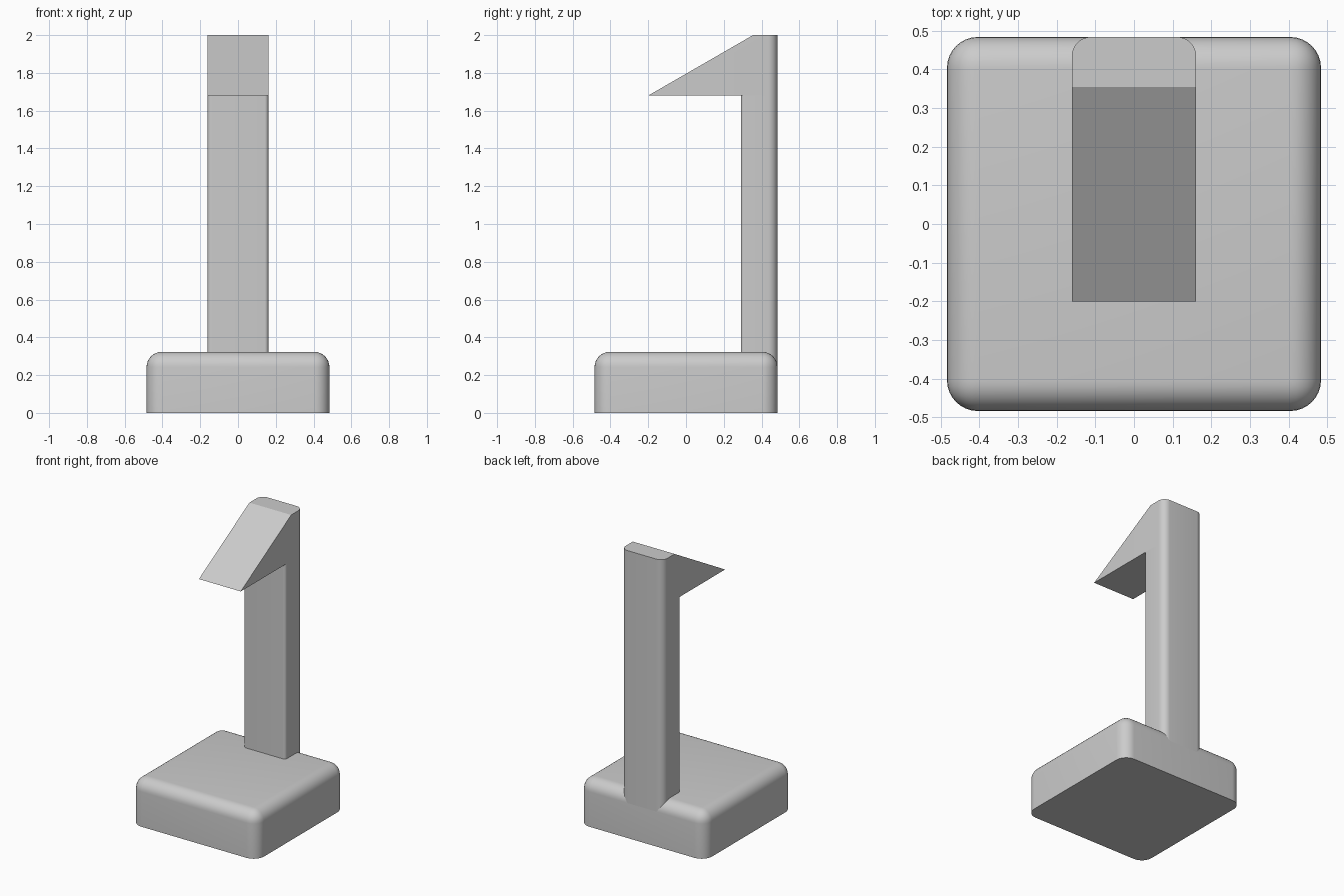
import bpy
import bmesh
import math

cube = bpy.data.objects.get("Cube")
if cube:
    bpy.data.objects.remove(cube, do_unlink=True)

HALF, BASE_TOP, FILLET = 0.484, 0.323, 0.08
POST_HALF, POST_FRONT, HEAD_BOTTOM = 0.161, 0.29, 1.68

grey = bpy.data.materials.new("grey")
grey.use_nodes = True
grey.diffuse_color = (0.6, 0.6, 0.6, 1)
grey.node_tree.nodes["Principled BSDF"].inputs["Base Color"].default_value = (0.6, 0.6, 0.6, 1)


def extrude_side_profile(points, half_width):
    """Solid from a (y, z) outline extruded across x."""
    bm = bmesh.new()
    face = bm.faces.new([bm.verts.new((-half_width, y, z)) for y, z in points])
    side = bmesh.ops.extrude_face_region(bm, geom=[face])["geom"]
    for v in side:
        if isinstance(v, bmesh.types.BMVert):
            v.co.x = half_width
    bmesh.ops.recalc_face_normals(bm, faces=bm.faces)
    return bm


def block(half_width, y0, y1, z0, z1):
    return extrude_side_profile([(y0, z0), (y1, z0), (y1, z1), (y0, z1)], half_width)


def round_edges(bm, radius, rule):
    edges = [e for e in bm.edges if rule(*(v.co for v in e.verts))]
    bmesh.ops.bevel(bm, geom=edges, offset=radius, offset_type='OFFSET',
                    segments=8, profile=0.5, affect='EDGES')


def upright(a, b):
    return abs(a.x - b.x) < 1e-4 and abs(a.y - b.y) < 1e-4


def finish(bm, name):
    bmesh.ops.recalc_face_normals(bm, faces=bm.faces)
    mesh = bpy.data.meshes.new(name)
    bm.to_mesh(mesh)
    bm.free()
    mesh.materials.append(grey)
    obj = bpy.data.objects.new(name, mesh)
    bpy.context.collection.objects.link(obj)
    bpy.ops.object.select_all(action='DESELECT')
    obj.select_set(True)
    bpy.context.view_layer.objects.active = obj
    bpy.ops.object.shade_smooth_by_angle(angle=math.radians(25))


# Base: rounded on the uprights and the top rim, sharp underneath
bm = block(HALF, -HALF, HALF, 0, BASE_TOP)
round_edges(bm, FILLET, lambda a, b: upright(a, b) or min(a.z, b.z) > 0.1)
finish(bm, "base")

# Post: starts where the base rim begins to curve, ends hidden under the head
bm = block(POST_HALF, POST_FRONT, HALF, BASE_TOP - FILLET, HEAD_BOTTOM)
round_edges(bm, 0.05, lambda a, b: upright(a, b) and a.y > 0.4)
round_edges(bm, 0.02, lambda a, b: upright(a, b) and a.y < POST_FRONT + 0.001)
caps = [f for f in bm.faces if abs(f.normal.z) > 0.9]
bmesh.ops.delete(bm, geom=caps, context='FACES')
finish(bm, "post")

# Head: sloping wedge with rounded back corners continuing the post
bm = extrude_side_profile([(-0.2, HEAD_BOTTOM), (HALF, HEAD_BOTTOM), (HALF, 2), (0.355, 2)],
                          POST_HALF)
round_edges(bm, 0.05, lambda a, b: upright(a, b) and a.y > 0.4)
finish(bm, "head")
